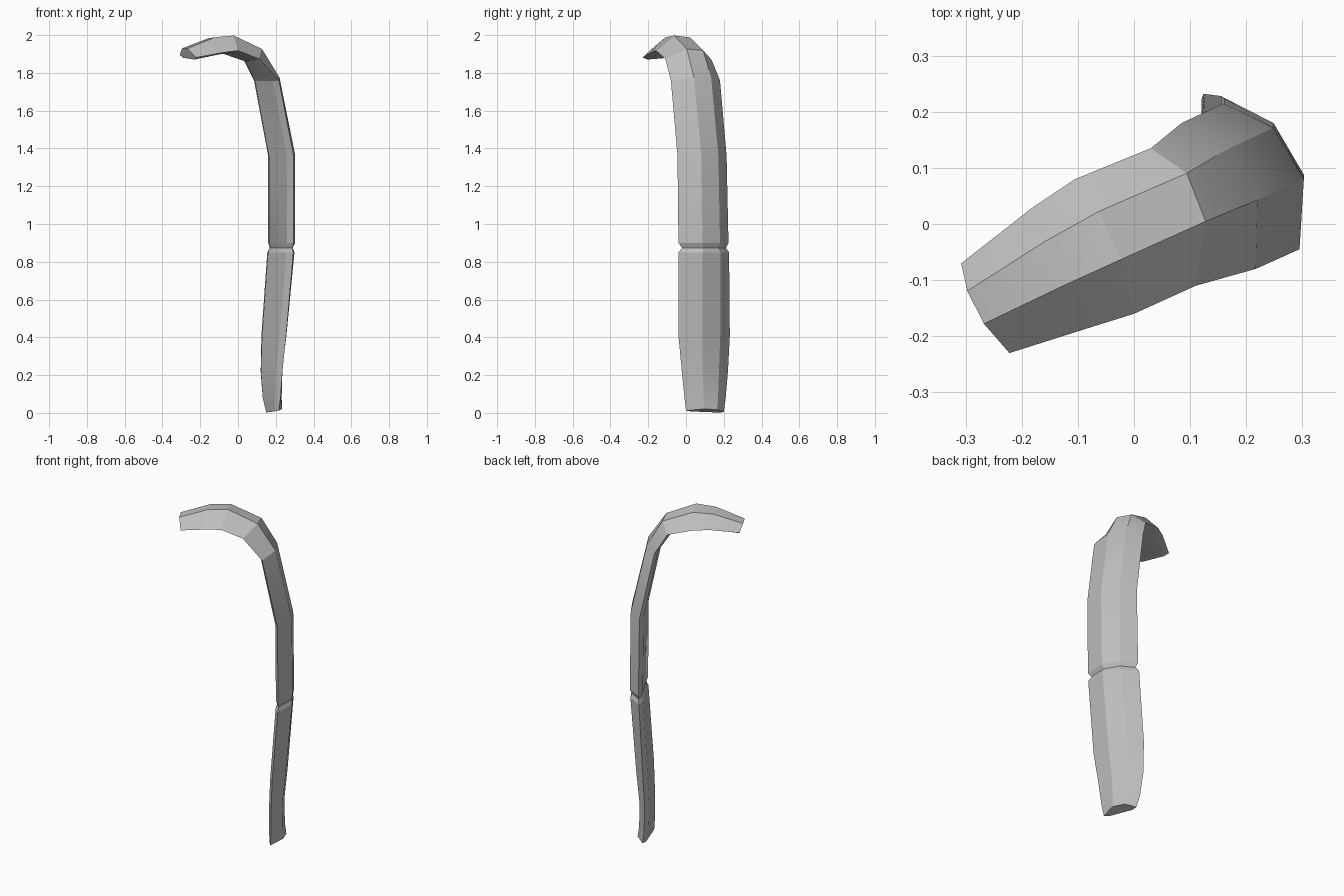
import bpy, bmesh, math
from mathutils import Vector

old = bpy.data.objects.get("Cube")
if old:
    bpy.data.objects.remove(old, do_unlink=True)

# one plain grey
grey = bpy.data.materials.new("plain_grey")
grey.use_nodes = True
col = (0.52, 0.52, 0.52, 1)
grey.diffuse_color = col
grey.node_tree.nodes["Principled BSDF"].inputs["Base Color"].default_value = col

OUT = Vector((0.89, 0.455, 0))   # horizontal direction away from the hook tip
UP = Vector((0, 0, 1))

# cross-sections: far edge, near edge, tilt of the outer side, outer bulge, inner bulge
SECTIONS = [
    ((0.15, 0.20, 0.004), (0.215, 0.00, 0.012), 14, 0.050, 0.012),
    ((0.133, 0.21, 0.08), (0.225, -0.008, 0.08), 0, 0.045, 0.018),
    ((0.120, 0.222, 0.22), (0.235, -0.022, 0.22), 0, 0.045, 0.018),
    ((0.124, 0.232, 0.41), (0.255, -0.04, 0.41), 0, 0.056, 0.018),
    ((0.155, 0.228, 0.85), (0.293, -0.04, 0.85), 0, 0.064, 0.018),
    ((0.168, 0.212, 0.873), (0.286, -0.02, 0.873), 0, 0.052, 0.010),
    ((0.160, 0.225, 0.90), (0.295, -0.04, 0.90), 0, 0.065, 0.018),
    ((0.160, 0.215, 1.36), (0.295, -0.045, 1.36), 4, 0.065, 0.018),
    ((0.085, 0.180, 1.76), (0.217, -0.08, 1.76), 14, 0.060, 0.015),
    ((0.030, 0.135, 1.87), (0.110, -0.11, 1.875), 45, 0.075, 0.012),
    ((-0.105, 0.08, 1.912), (0.000, -0.16, 1.918), 78, 0.084, 0.008),
    ((-0.180, 0.03, 1.915), (-0.08, -0.185, 1.908), 95, 0.078, 0.010),
    ((-0.308, -0.07, 1.895), (-0.222, -0.23, 1.882), 110, 0.045, 0.014),
]
# profile around one section: position across the width, share of bulge, outer side?
PROFILE = [(0, 0, True), (0.27, 0.9, True), (0.63, 1, True), (1, 0, True),
           (0.85, 1, False), (0.15, 1, False)]

# hooked shaft, lofted through the sections
bm = bmesh.new()
rings = []
for far, near, tilt, outer, inner in SECTIONS:
    far, near = Vector(far), Vector(near)
    a = math.radians(tilt)
    normal = OUT * math.cos(a) + UP * math.sin(a)
    rings.append([bm.verts.new(far.lerp(near, t) + normal * share * (outer if is_out else -inner))
                  for t, share, is_out in PROFILE])
n = len(PROFILE)
for lo, hi in zip(rings, rings[1:]):
    for i in range(n):
        j = (i + 1) % n
        bm.faces.new((lo[i], lo[j], hi[j], hi[i]))
bm.faces.new(rings[0])
bm.faces.new(rings[-1])
bmesh.ops.recalc_face_normals(bm, faces=bm.faces)

mesh = bpy.data.meshes.new("hooked_shaft")
bm.to_mesh(mesh)
bm.free()
mesh.materials.append(grey)
shaft = bpy.data.objects.new("hooked_shaft", mesh)
bpy.context.collection.objects.link(shaft)

bpy.ops.object.select_all(action='DESELECT')
shaft.select_set(True)
bpy.context.view_layer.objects.active = shaft
bpy.ops.object.shade_smooth_by_angle(angle=math.radians(20))
